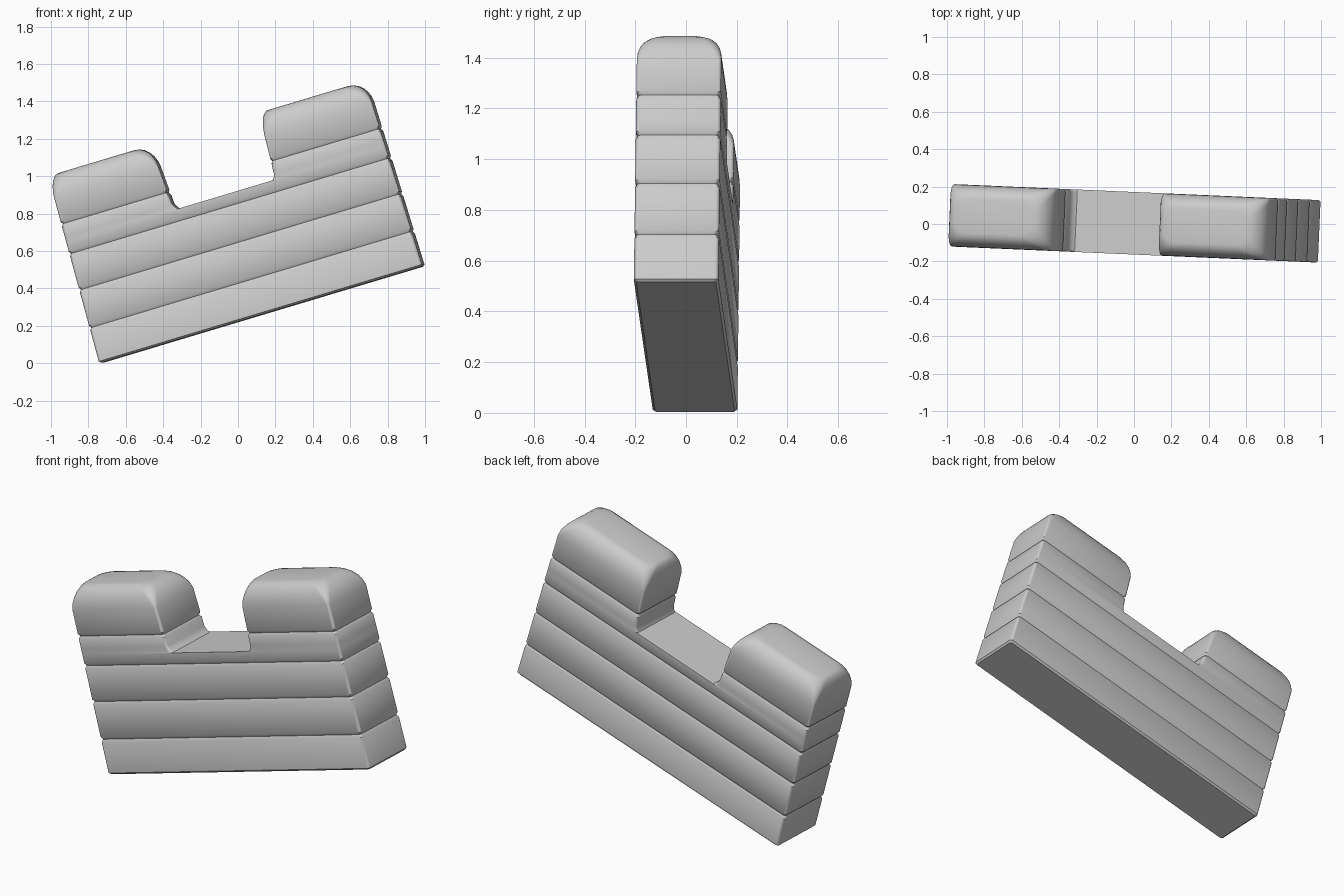
import bpy
import bmesh
import math

if "Cube" in bpy.data.objects:
    bpy.data.objects.remove(bpy.data.objects["Cube"], do_unlink=True)

HALF = 0.167      # half thickness of the wall
FLOOR = 0.67      # height of the notch floor
CROWN = 0.92      # height where the rounded caps begin
RISE = 0.118
EDGE = 0.014      # softening of the upright edges
GROOVE = 0.008

stone = bpy.data.materials.new("light_grey_stone")
stone.use_nodes = True
colour = (0.6, 0.6, 0.6, 1)
stone.diffuse_color = colour
stone.node_tree.nodes["Principled BSDF"].inputs["Base Color"].default_value = colour


def outer_left(z):
    return 0.025 * z


def outer_right(z):
    return 1.806 - 0.008 * z


def ring_points(left, right, half, radius, z, steps=5):
    """Rounded rectangle, anticlockwise from the back right corner."""
    points = []
    for corner, (sx, sy) in enumerate(((1, 1), (-1, 1), (-1, -1), (1, -1))):
        cx = right - radius if sx > 0 else left + radius
        cy = sy * (half - radius)
        for i in range(steps + 1):
            a = math.pi / 2 * (corner + i / steps)
            points.append((cx + radius * math.cos(a), cy + radius * math.sin(a), z))
    return points


def loft(name, rings, close_bottom):
    bm = bmesh.new()
    loops = [[bm.verts.new(p) for p in ring_points(*ring)] for ring in rings]
    for low, high in zip(loops, loops[1:]):
        n = len(low)
        for i in range(n):
            j = (i + 1) % n
            bm.faces.new((low[i], low[j], high[j], high[i]))
    bm.faces.new(loops[-1])
    if close_bottom:
        bm.faces.new(loops[0][::-1])
    mesh = bpy.data.meshes.new(name)
    bm.to_mesh(mesh)
    bm.free()
    mesh.materials.append(stone)
    obj = bpy.data.objects.new(name, mesh)
    bpy.context.collection.objects.link(obj)
    # The whole wall leans sideways and is turned a little
    obj.rotation_euler = (0, math.radians(-16.7), math.radians(-2.5))
    obj.location = (-0.735, 0.036, 0)
    bpy.ops.object.select_all(action="DESELECT")
    obj.select_set(True)
    bpy.context.view_layer.objects.active = obj
    bpy.ops.object.shade_smooth_by_angle(angle=math.radians(32))
    return obj


def groove_steps(height):
    return [(height - 0.014, 0), (height, GROOVE), (height + 0.014, 0)]


# Lower wall with three shallow joints between courses
levels = [(0, 0.01), (0.01, 0)]
for height in (0.195, 0.405, 0.605):
    levels += groove_steps(height)
levels.append((FLOOR, 0))
loft("lower_wall",
     [(outer_left(z) + d, outer_right(z) - d, HALF - d, EDGE, z) for z, d in levels],
     True)


def merlon(name, left, right, left_flare, right_flare, left_round, right_round):
    """Upright block; left and right give its side positions at a height."""
    rings = []
    # Foot with a small fillet toward the notch, then one joint
    shaft = [(FLOOR, 0, 1), (FLOOR + 0.01, 0, 0.45), (FLOOR + 0.035, 0, 0)]
    shaft += [(z, d, 0) for z, d in groove_steps(0.77)]
    for z, d, f in shaft:
        rings.append((left(z) + d - f * left_flare, right(z) - d + f * right_flare,
                      HALF - d, EDGE, z))
    # Rounded cap whose corners widen as it rises
    for i in range(7):
        a = math.pi / 2 * i / 6
        z = CROWN + RISE * math.sin(a)
        t = 1 - math.cos(a)
        rings.append((left(z) + left_round * t, right(z) - right_round * t,
                      HALF - 0.075 * t, EDGE + 0.055 * math.sin(a), z))
    loft(name, rings, False)


merlon("right_merlon", outer_left, lambda z: 0.62 - 0.06 * (z - FLOOR),
       0, 0.025, 0.05, 0.09)
merlon("left_merlon", lambda z: 1.185 + 0.05 * (z - FLOOR), outer_right,
       0.015, 0, 0.04, 0.10)
